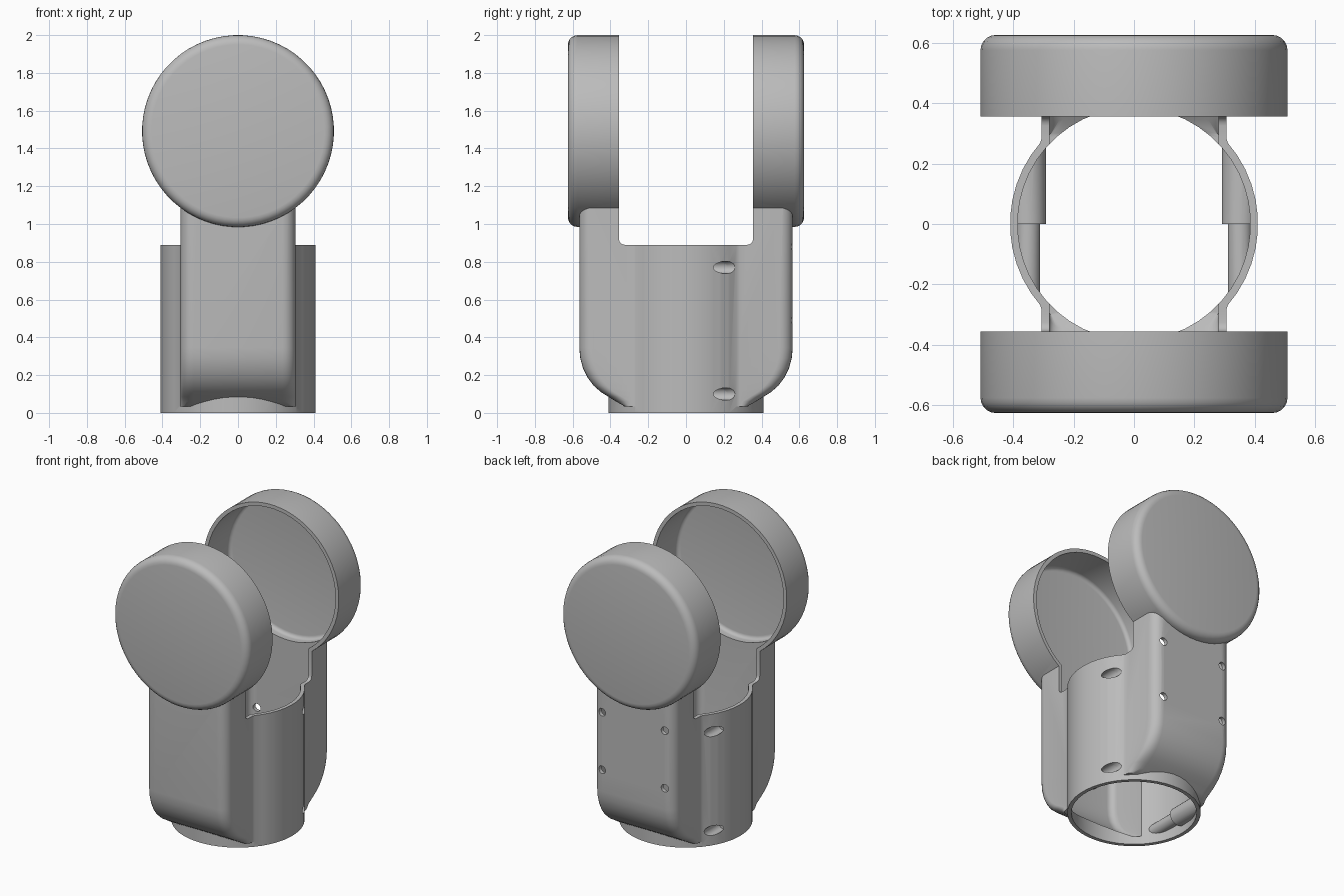
import bpy, bmesh, math
from mathutils import Matrix

cube = bpy.data.objects.get("Cube")
if cube:
    bpy.data.objects.remove(cube, do_unlink=True)

grey = bpy.data.materials.new("matte_grey")
grey.use_nodes = True
COLOUR = (0.5, 0.5, 0.5, 1)
grey.diffuse_color = COLOUR
grey.node_tree.nodes["Principled BSDF"].inputs["Base Color"].default_value = COLOUR

WALL = 0.025
TUBE_R = 0.41
BOX_HALF = 0.305
CAP_Z, CAP_R, CAP_Y = 1.492, 0.508, 0.625


def finish(name, bm):
    bmesh.ops.recalc_face_normals(bm, faces=bm.faces)
    mesh = bpy.data.meshes.new(name)
    bm.to_mesh(mesh)
    bm.free()
    ob = bpy.data.objects.new(name, mesh)
    bpy.context.collection.objects.link(ob)
    mesh.materials.append(grey)
    return ob


def loft(name, rings):
    """Solid through matching rings of points, capped at both ends."""
    bm = bmesh.new()
    loops = [[bm.verts.new(p) for p in ring] for ring in rings]
    n = len(loops[0])
    for a, b in zip(loops, loops[1:]):
        for i in range(n):
            j = (i + 1) % n
            bm.faces.new((a[i], a[j], b[j], b[i]))
    bm.faces.new(loops[0])
    bm.faces.new(loops[-1])
    return finish(name, bm)


def turn(name, profile, centre=(0, 0), along="y", sides=64):
    """Solid of circles (radius, position) along the y or z axis."""
    rings = []
    for r, t in profile:
        ring = []
        for i in range(sides):
            a = math.tau * (i + 0.5) / sides
            u, v = centre[0] + r * math.cos(a), centre[1] + r * math.sin(a)
            ring.append((u, t, v) if along == "y" else (u, v, t))
        rings.append(ring)
    return loft(name, rings)


def combine(ob, others, operation):
    """Apply booleans with each helper, then drop the helper."""
    for other in others:
        other.hide_render = True
        mod = ob.modifiers.new("combine", "BOOLEAN")
        mod.operation, mod.solver, mod.object = operation, "EXACT", other
        bpy.context.view_layer.objects.active = ob
        bpy.ops.object.modifier_apply(modifier=mod.name)
        bpy.data.objects.remove(other, do_unlink=True)


def smooth(ob):
    bpy.ops.object.select_all(action="DESELECT")
    ob.select_set(True)
    bpy.context.view_layer.objects.active = ob
    bpy.ops.object.shade_smooth_by_angle(angle=math.radians(32))


# Side box: depth by height, rounded outer corners, flared root
BOX_PROFILE = [(0.325, 0.035), (0.37, 0.06), (0.41, 0.085), (0.45, 0.11), (0.49, 0.145),
               (0.52, 0.185), (0.545, 0.235), (0.56, 0.29), (0.565, 0.345), (0.565, 1.2)]


def side_box(name, sign, half, inset, flare):
    rings = []
    for depth, z in BOX_PROFILE:
        d = depth - inset
        r = min(0.07 - inset, max(d - 0.29, 0.005))
        pts = [(half + flare, 0.235), (half + flare * 0.3, 0.262), (half, 0.285)]
        for i in range(7):
            a = math.radians(15 * i)
            pts.append((half - r + r * math.cos(a), d - r + r * math.sin(a)))
        pts += [(-x, y) for x, y in reversed(pts)]
        rings.append([(x, sign * y, z + inset * 0.8) for x, y in pts])
    if inset:
        # carry the cavity inward so it opens into the tube
        rings = [[(x, y if abs(y) > 0.24 else sign * 0.15, z) for x, y, z in ring] for ring in rings]
    return loft(name, rings)


def cap(name, sign, inset):
    r, y, b = CAP_R - inset, CAP_Y - inset, 0.05 - inset
    profile = [(r, sign * 0.3)]
    for i in range(6):
        a = math.radians(18 * i)
        profile.append((r - b + b * math.cos(a), sign * (y - b + b * math.sin(a))))
    return turn(name, profile, (0, CAP_Z))


# Outer form: tube, two boxes and two round caps
housing = turn("housing", [(TUBE_R, 0), (TUBE_R, 1.0)], along="z", sides=48)
combine(housing, [side_box("box_outer", s, BOX_HALF, 0, 0.025) for s in (-1, 1)], "UNION")
combine(housing, [cap("cap_outer", s, 0) for s in (-1, 1)], "UNION")

# Hollow interior
hollows = [turn("bore", [(TUBE_R - WALL, -0.1), (TUBE_R - WALL, 1.1)], along="z", sides=48)]
for s in (-1, 1):
    hollows += [side_box("box_hollow", s, BOX_HALF - WALL, WALL, 0), cap("cap_hollow", s, WALL)]
combine(housing, hollows, "DIFFERENCE")

# Slot between the caps, with rounded lower corners
slot = []
for i in range(5):
    a = math.radians(22.5 * i)
    slot.append((0.325 + 0.03 * math.sin(a), 0.92 - 0.03 * math.cos(a)))
slot.append((0.355, 2.2))
slot += [(-y, z) for y, z in reversed(slot)]
combine(housing, [loft("slot", [[(x, y, z) for y, z in slot] for x in (-1, 1)])], "DIFFERENCE")


def screw_hole(x, z):
    return turn("screw_hole", [(0.033, 0.1), (0.033, 0.7)], (x, z), sides=24)


# Screw holes through the tube wall and the back box
SCREWS = [(x, z) for x in (-0.35, 0.35) for z in (0.1, 0.77)]
combine(housing, [screw_hole(x, z) for x, z in SCREWS], "DIFFERENCE")
combine(housing, [turn("back_hole", [(0.026, 0.4), (0.026, 0.7)], (x, z), sides=24)
                  for x in (-0.235, 0.235) for z in (0.49, 0.88)], "DIFFERENCE")
smooth(housing)

# Stepped screw bosses inside the tube, trimmed to the wall
for x, z in SCREWS:
    boss = turn("screw_boss", [(0.04, -0.3), (0.04, 0), (0.06, 0), (0.06, 0.3)], (x, z), sides=24)
    core = turn("core", [(TUBE_R - 0.01, 0), (TUBE_R - 0.01, 0.89)], along="z", sides=48)
    combine(boss, [core], "INTERSECT")
    combine(boss, [screw_hole(x, z)], "DIFFERENCE")
    smooth(boss)
